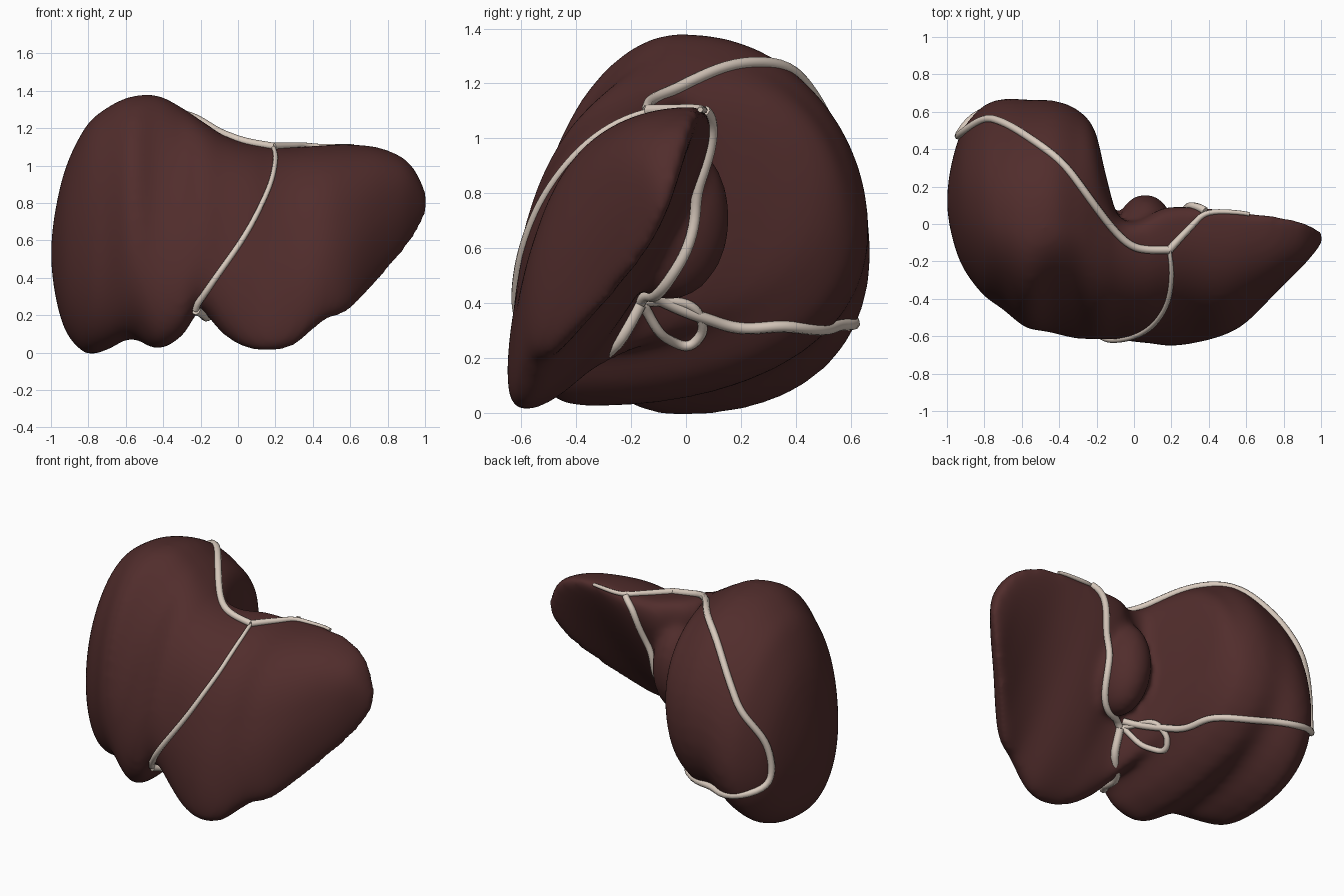
import bpy, bmesh, math
from mathutils import Vector, Matrix
from mathutils.bvhtree import BVHTree

cube = bpy.data.objects.get("Cube")
if cube:
    bpy.data.objects.remove(cube)


def material(name, rgb, rough):
    mat = bpy.data.materials.new(name)
    mat.use_nodes = True
    mat.diffuse_color = (*rgb, 1)
    shader = mat.node_tree.nodes["Principled BSDF"]
    shader.inputs["Base Color"].default_value = (*rgb, 1)
    shader.inputs["Roughness"].default_value = rough
    return mat


tissue = material("dark red tissue", (0.082, 0.026, 0.025), 0.5)
cream = material("cream ligament", (0.69, 0.59, 0.51), 0.5)


def spline(points, steps, before=None, after=None):
    """Smooth path through points of any dimension."""
    pts = [Vector(p) for p in points]
    pts = [Vector(before or pts[0])] + pts + [Vector(after or pts[-1])]
    out = []
    for a, b, c, d in zip(pts, pts[1:], pts[2:], pts[3:]):
        for i in range(steps):
            t = i / steps
            out.append(0.5 * (2 * b + (c - a) * t + (2 * a - 5 * b + 4 * c - d) * t * t
                              + (3 * b - a - 3 * c + d) * t ** 3))
    return out + [pts[-2]]


def power(v, p):
    return math.copysign(abs(v) ** p, v)


# Cross-sections along x: x, bottom edge (y, z), top edge (y, z), front bulge, back bulge
SECTIONS = [
    (-1.0, .12, .53, .12, .53, 0, 0),
    (-.94, .09, .16, .12, .93, .28, .34),
    (-.82, .0, .0, .06, 1.2, .39, .58),
    (-.7, -.08, .015, .02, 1.31, .42, .69),
    (-.57, -.2, .075, -.02, 1.37, .43, .77),
    (-.43, -.36, .02, -.02, 1.375, .34, .85),
    (-.3, -.41, .09, -.03, 1.31, .33, .83),
    (-.21, -.43, .22, -.06, 1.25, .325, .74),
    (-.15, -.45, .18, -.08, 1.21, .315, .5),
    (-.08, -.48, .1, -.09, 1.165, .3, .25),
    (.03, -.54, .03, -.07, 1.125, .29, .2),
    (.16, -.59, .01, 0, 1.11, .29, .2),
    (.3, -.58, .04, .04, 1.1, .3, .15),
    (.46, -.53, .17, .05, 1.11, .31, .1),
    (.6, -.46, .23, .05, 1.115, .28, .06),
    (.78, -.28, .42, .03, 1.09, .21, .04),
    (.93, -.14, .6, -.01, 1.0, .12, .03),
    (1.015, -.06, .79, -.06, .79, 0, 0),
]


def frame(s):
    x, yb, zb, yt, zt, front, back = s
    return (x, (yb + yt) / 2, (zb + zt) / 2, (yt - yb) / 2, (zt - zb) / 2, front, back)


def mirrored(f):
    return f[:3] + tuple(-v for v in f[3:])


def section_ring(f, count=48):
    x, yc, zc, hy, hz, front, back = f
    # Bulges sit higher, and the upper front is blunter, in the thin lobe
    thin = min(max((x + 0.3) / 0.4, 0), 1)
    ring = []
    for i in range(count):
        a = math.tau * i / count
        blunt = 0.16 * thin if 0 < a < math.pi / 2 else 0
        along = power(math.cos(a), 0.95 - blunt)
        off = power(math.sin(a), 0.92 - blunt)
        if off > 0:
            y = -front * off * (1 + along * (0.5 * thin - 0.05))
        else:
            y = -back * off * (1 + along * (0.4 * thin - 0.22))
        ring.append((x, yc + hy * along + y, zc + hz * along))
    return ring


# Main body: loft, then the rear middle lobe fused by remeshing
frames = [frame(s) for s in SECTIONS]
path = spline(frames, 5, mirrored(frames[1]), mirrored(frames[-2]))
bm = bmesh.new()
rings = [[bm.verts.new(p) for p in section_ring(f)] for f in path[1:-1]]
for r, s in zip(rings, rings[1:]):
    for i in range(len(r)):
        j = (i + 1) % len(r)
        bm.faces.new((r[i], r[j], s[j], s[i]))
for ring, end in ((rings[0], path[0]), (rings[-1], path[-1])):
    tip = bm.verts.new(end[:3])
    for i in range(len(ring)):
        bm.faces.new((ring[i], ring[(i + 1) % len(ring)], tip))
bmesh.ops.create_uvsphere(bm, u_segments=24, v_segments=16, radius=1,
                          matrix=Matrix.Translation((.06, -.06, .71))
                          @ Matrix.Diagonal((.16, .22, .3, 1)))
bmesh.ops.recalc_face_normals(bm, faces=bm.faces)
mesh = bpy.data.meshes.new("organ_body")
bm.to_mesh(mesh)
bm.free()
body = bpy.data.objects.new("organ_body", mesh)
bpy.context.collection.objects.link(body)
remesh = body.modifiers.new("fuse", "REMESH")
remesh.mode = "VOXEL"
remesh.voxel_size = 0.02
remesh.use_smooth_shade = True
soften = body.modifiers.new("soften", "SMOOTH")
soften.factor = 0.5
soften.iterations = 14

# Bake the fused surface so the ligaments can lie on it
deps = bpy.context.evaluated_depsgraph_get()
baked = bpy.data.meshes.new_from_object(body.evaluated_get(deps))
body.modifiers.clear()
body.data = baked
baked.materials.clear()
baked.materials.append(tissue)
for poly in baked.polygons:
    poly.use_smooth = True
    poly.material_index = 0
surface = BVHTree.FromPolygons([v.co for v in baked.vertices],
                               [p.vertices for p in baked.polygons])


def ligament(name, points, radius, end=1.0, cyclic=False):
    """Rounded cord that follows the body surface, its radius changing towards its end."""
    pts = []
    for p in spline(points, 8):
        hit, normal, _, _ = surface.find_nearest(p)
        pts.append(hit + normal * radius * 0.4)
    for _ in range(3):
        pts = [pts[0]] + [(a + 2 * b + c) / 4 for a, b, c in zip(pts, pts[1:], pts[2:])] + [pts[-1]]
    curve = bpy.data.curves.new(name, "CURVE")
    curve.dimensions = "3D"
    curve.bevel_depth = radius
    curve.bevel_resolution = 2
    curve.use_fill_caps = True
    line = curve.splines.new("POLY")
    line.points.add(len(pts) - 1)
    for i, (target, p) in enumerate(zip(line.points, pts)):
        target.co = (*p, 1)
        target.radius = 1 + (end - 1) * i / (len(pts) - 1)
    line.use_cyclic_u = cyclic
    line.use_smooth = True
    curve.materials.append(cream)
    obj = bpy.data.objects.new(name, curve)
    bpy.context.collection.objects.link(obj)


# Front dividing ligament, from the crest to the lower notch
ligament("front_ligament", [
    (.19, -.14, 1.11), (.21, -.3, 1.08), (.18, -.45, .92), (.1, -.56, .74),
    (0, -.6, .57), (-.12, -.61, .4), (-.2, -.59, .28), (-.22, -.55, .22)], .011, 1.8)
# Cord under the notch, back to the hilum
ligament("lower_ligament", [
    (-.22, -.55, .22), (-.18, -.46, .2), (-.11, -.34, .26), (-.03, -.16, .39)], .024)
# Crest over the large lobe, round its far end and back along the underside
ligament("crest_ligament", [
    (.19, -.14, 1.11), (.02, -.13, 1.14), (-.1, -.04, 1.18), (-.26, .17, 1.27),
    (-.5, .4, 1.19), (-.7, .56, 1.02), (-.8, .58, .87), (-.9, .48, .65),
    (-.88, .46, .42), (-.69, .56, .35), (-.4, .4, .37), (-.28, .2, .33),
    (-.14, .06, .34), (-.03, -.12, .42)], .021)
# Crest over the thin lobe
ligament("side_ligament", [
    (.19, -.14, 1.11), (.3, -.02, 1.11), (.4, .06, 1.1), (.62, .06, 1.11)], .021, .5)
# Rear fissure, from the crest down to the hilum
ligament("rear_ligament", [
    (.38, .07, 1.1), (.31, .11, 1.03), (.26, .08, .85), (.2, .01, .62),
    (.1, -.09, .47), (-.03, -.16, .4)], .021)
# Loop at the hilum
ligament("hilum_loop", [
    (-.04, -.15, .4), (-.14, -.08, .27), (-.27, 0, .27), (-.26, .04, .35),
    (-.14, 0, .4), (-.04, -.15, .4)], .018, cyclic=True)
